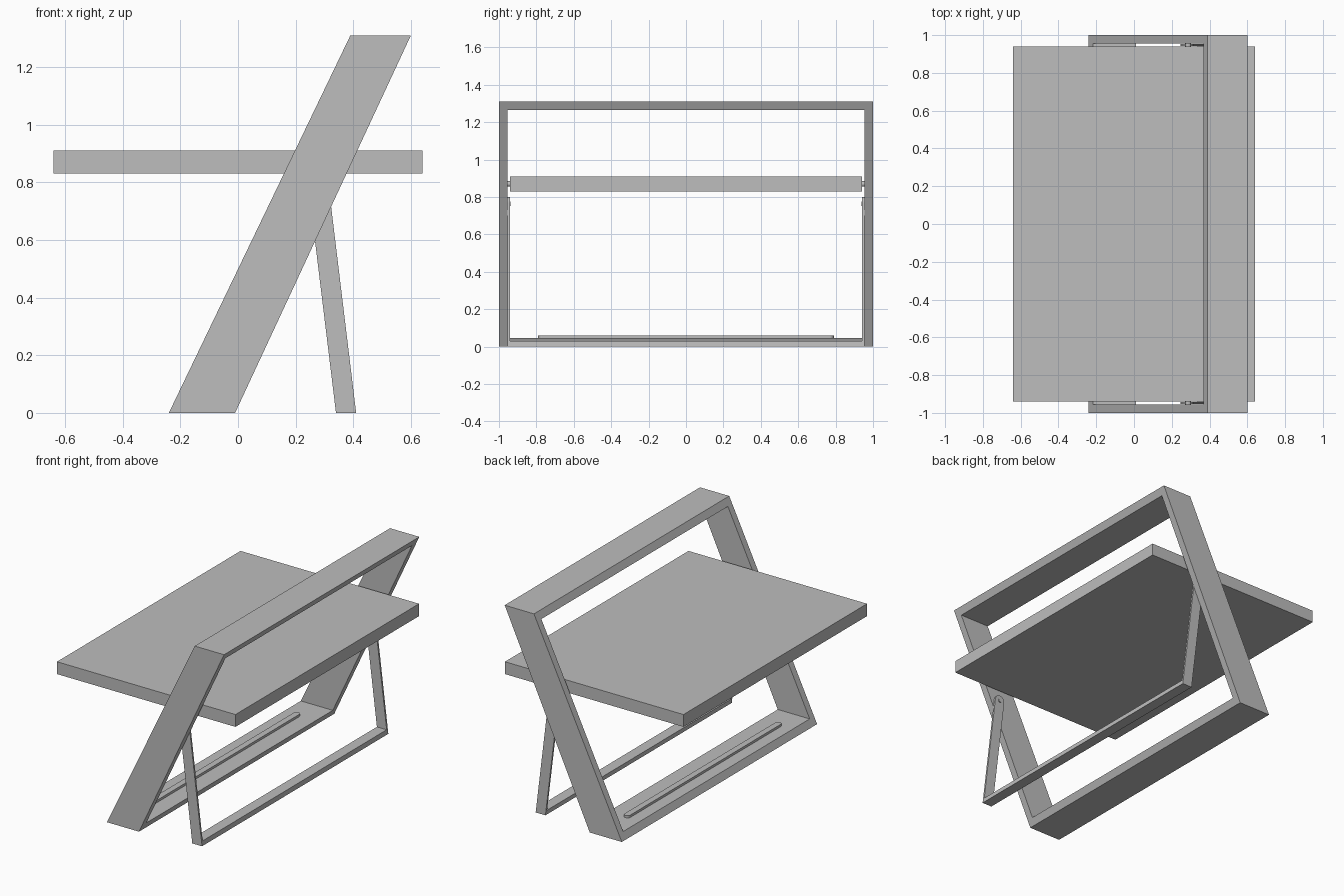
import bpy, bmesh, math
from mathutils import Matrix

cube = bpy.data.objects.get("Cube")
if cube:
    bpy.data.objects.remove(cube, do_unlink=True)

grey = bpy.data.materials.new("light grey")
grey.use_nodes = True
colour = (0.51, 0.51, 0.51, 1)
grey.diffuse_color = colour
grey.node_tree.nodes["Principled BSDF"].inputs["Base Color"].default_value = colour


def make(name, bm):
    bmesh.ops.recalc_face_normals(bm, faces=bm.faces)
    mesh = bpy.data.meshes.new(name)
    bm.to_mesh(mesh)
    bm.free()
    mesh.materials.append(grey)
    obj = bpy.data.objects.new(name, mesh)
    bpy.context.collection.objects.link(obj)
    return obj


def box(name, x0, x1, y0, y1, z0, z1):
    bm = bmesh.new()
    size = Matrix.Diagonal((x1 - x0, y1 - y0, z1 - z0, 1))
    centre = Matrix.Translation(((x0 + x1) / 2, (y0 + y1) / 2, (z0 + z1) / 2))
    bmesh.ops.create_cube(bm, size=1, matrix=centre @ size)
    return make(name, bm)


def prism(name, points, offset):
    """Extrude a flat outline along an offset."""
    bm = bmesh.new()
    face = bm.faces.new([bm.verts.new(p) for p in points])
    result = bmesh.ops.extrude_face_region(bm, geom=[face], use_keep_orig=True)
    moved = [v for v in result["geom"] if isinstance(v, bmesh.types.BMVert)]
    bmesh.ops.translate(bm, verts=moved, vec=offset)
    return make(name, bm)


def arc(cx, cy, r, start, end, steps=10):
    return [(cx + r * math.cos(start + (end - start) * i / steps),
             cy + r * math.sin(start + (end - start) * i / steps))
            for i in range(steps + 1)]


# Leaning rectangular frame, slightly narrower at the top
H = 1.31


def rear(z):
    return -0.24 + 0.63 * z / H


def front(z):
    return -0.01 + 0.61 * z / H


def rectangle(y, z0, z1):
    return [(-y, z0), (y, z0), (y, z1), (-y, z1)]


bm = bmesh.new()
rings = [[bm.verts.new((edge(z), y, z)) for y, z in loop]
         for edge, loop in ((rear, rectangle(1, 0, H)),
                            (front, rectangle(1, 0, H)),
                            (front, rectangle(0.955, 0.045, H - 0.045)),
                            (rear, rectangle(0.955, 0.045, H - 0.045)))]
for k in range(4):
    a, b = rings[k], rings[(k + 1) % 4]
    for i in range(4):
        j = (i + 1) % 4
        bm.faces.new((a[i], a[j], b[j], b[i]))
make("leaning_frame", bm)

# Flat top
box("table_top", -0.64, 0.64, -0.94, 0.94, 0.83, 0.91)

# Raised strip with round ends on the frame's lower rail
outline = arc(-0.12, 0.77, 0.02, 0, math.pi) + arc(-0.12, -0.77, 0.02, math.pi, 2 * math.pi)
prism("rail_strip", [(x, y, 0.044) for x, y in outline], (0, 0, 0.016))

# Swing-out support: two round-topped legs joined by a foot bar
tilt = math.atan(0.122)
px, pz, half = 0.282, 0.765, 0.035
side = [(0.34, 0), (0.41, 0)] + arc(px, pz, half, -tilt + 0.24, math.pi + 0.12)
for name, s in (("left", 1), ("right", -1)):
    prism(name + "_support_leg", [(x, s * 0.942, z) for x, z in side], (0, s * 0.012, 0))
bar = [(0.34, 0), (0.41, 0), (0.4064, 0.03), (0.3364, 0.03)]
prism("support_foot_bar", [(x, -0.943, z) for x, z in bar], (0, 1.886, 0))

# Pivot pins for the top and the support
for name, x, z, r in (("table", 0.287, 0.87, 0.015), ("support", px, pz, 0.012)):
    for label, s in (("left", 1), ("right", -1)):
        pin = arc(x, z, r, 0, 2 * math.pi * 15 / 16, 15)
        prism(f"{label}_{name}_pin", [(u, s * 0.938, v) for u, v in pin], (0, s * 0.02, 0))
